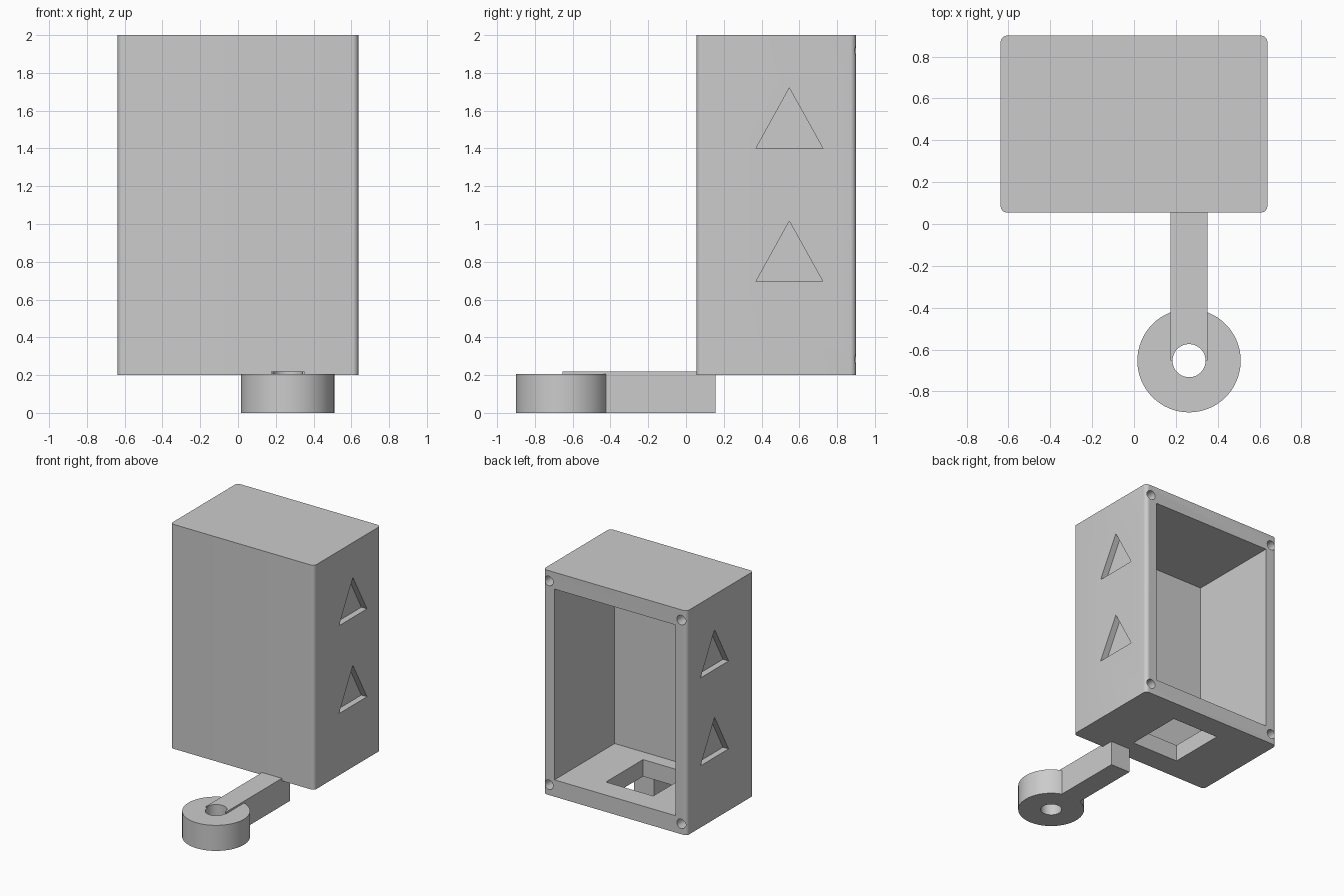
import bpy
import bmesh
import math
from mathutils import Matrix, Vector

cube = bpy.data.objects.get("Cube")
if cube:
    bpy.data.objects.remove(cube, do_unlink=True)

# Single matte grey
grey = bpy.data.materials.new("plain grey")
grey.use_nodes = True
colour = (0.6, 0.6, 0.6, 1)
grey.diffuse_color = colour
grey.node_tree.nodes["Principled BSDF"].inputs["Base Color"].default_value = colour


def finish(name, bm):
    bmesh.ops.recalc_face_normals(bm, faces=bm.faces)
    mesh = bpy.data.meshes.new(name)
    bm.to_mesh(mesh)
    bm.free()
    mesh.materials.append(grey)
    obj = bpy.data.objects.new(name, mesh)
    bpy.context.collection.objects.link(obj)
    return obj


def box(name, low, high, corner=0):
    low, high = Vector(low), Vector(high)
    bm = bmesh.new()
    bmesh.ops.create_cube(bm, size=1)
    for v in bm.verts:
        v.co = (low + high) / 2 + v.co * (high - low)
    if corner:
        upright = [e for e in bm.edges
                   if abs(e.verts[0].co.z - e.verts[1].co.z) > 0.1]
        bmesh.ops.bevel(bm, geom=upright, offset=corner, segments=8,
                        profile=0.5, affect='EDGES')
    return finish(name, bm)


def cylinder(name, centre, radius, length, axis='Z', sides=64):
    bm = bmesh.new()
    turn = Matrix.Rotation(math.pi / 2, 4, 'X') if axis == 'Y' else Matrix()
    bmesh.ops.create_cone(bm, cap_ends=True, segments=sides, radius1=radius,
                          radius2=radius, depth=length,
                          matrix=Matrix.Translation(centre) @ turn)
    return finish(name, bm)


def triangle_prism(name, x0, x1, base_z):
    bm = bmesh.new()
    outline = [(0.37, base_z), (0.725, base_z), (0.547, base_z + 0.32)]
    face = bm.faces.new([bm.verts.new((x0, y, z)) for y, z in outline])
    side = bmesh.ops.extrude_face_region(bm, geom=[face])["geom"]
    moved = [g for g in side if isinstance(g, bmesh.types.BMVert)]
    bmesh.ops.translate(bm, verts=moved, vec=(x1 - x0, 0, 0))
    return finish(name, bm)


def cut(target, cutters):
    for c in cutters:
        c.hide_render = True
        mod = target.modifiers.new(c.name, 'BOOLEAN')
        mod.operation = 'DIFFERENCE'
        mod.solver = 'EXACT'
        mod.object = c
    bpy.context.view_layer.objects.active = target
    for mod in list(target.modifiers):
        bpy.ops.object.modifier_apply(modifier=mod.name)
    for c in cutters:
        bpy.data.objects.remove(c, do_unlink=True)


def smooth(obj):
    bpy.ops.object.select_all(action='DESELECT')
    obj.select_set(True)
    bpy.context.view_layer.objects.active = obj
    bpy.ops.object.shade_smooth_by_angle(angle=math.radians(30))


# Enclosure: open at the back, with a square opening in its floor
HALF, FRONT, BACK, FLOOR, TOP = 0.637, 0.055, 0.9, 0.2, 2.0
case = box("enclosure", (-HALF, FRONT, FLOOR), (HALF, BACK, TOP), 0.03)
cutters = [
    box("cavity_cutter", (-0.537, 0.137, 0.335), (0.537, 1.0, 1.865)),
    box("floor_cutter", (-0.21, 0.245, 0.1), (0.21, 0.715, 0.5)),
]
for side in (-1, 1):
    # Triangular recesses on both sides
    for base in (0.695, 1.4):
        cutters.append(triangle_prism("recess_cutter", side * (HALF - 0.05),
                                      side * (HALF + 0.1), base))
    # Screw holes in the rear rim
    for z in (FLOOR + 0.083, TOP - 0.083):
        cutters.append(cylinder("screw_cutter", (side * 0.587, BACK, z),
                                0.038, 0.4, 'Y', 32))
cut(case, cutters)
smooth(case)

# Arm and ring, sharing one bore
CX, CY = 0.263, -0.653
ring = cylinder("ring", (CX, CY, 0.1025), 0.247, 0.205)
arm = box("arm", (CX - 0.088, CY, 0), (CX + 0.088, 0.155, 0.22))
for part in (ring, arm):
    cut(part, [cylinder("bore_cutter", (CX, CY, 0.1), 0.079, 0.6)])
    smooth(part)
